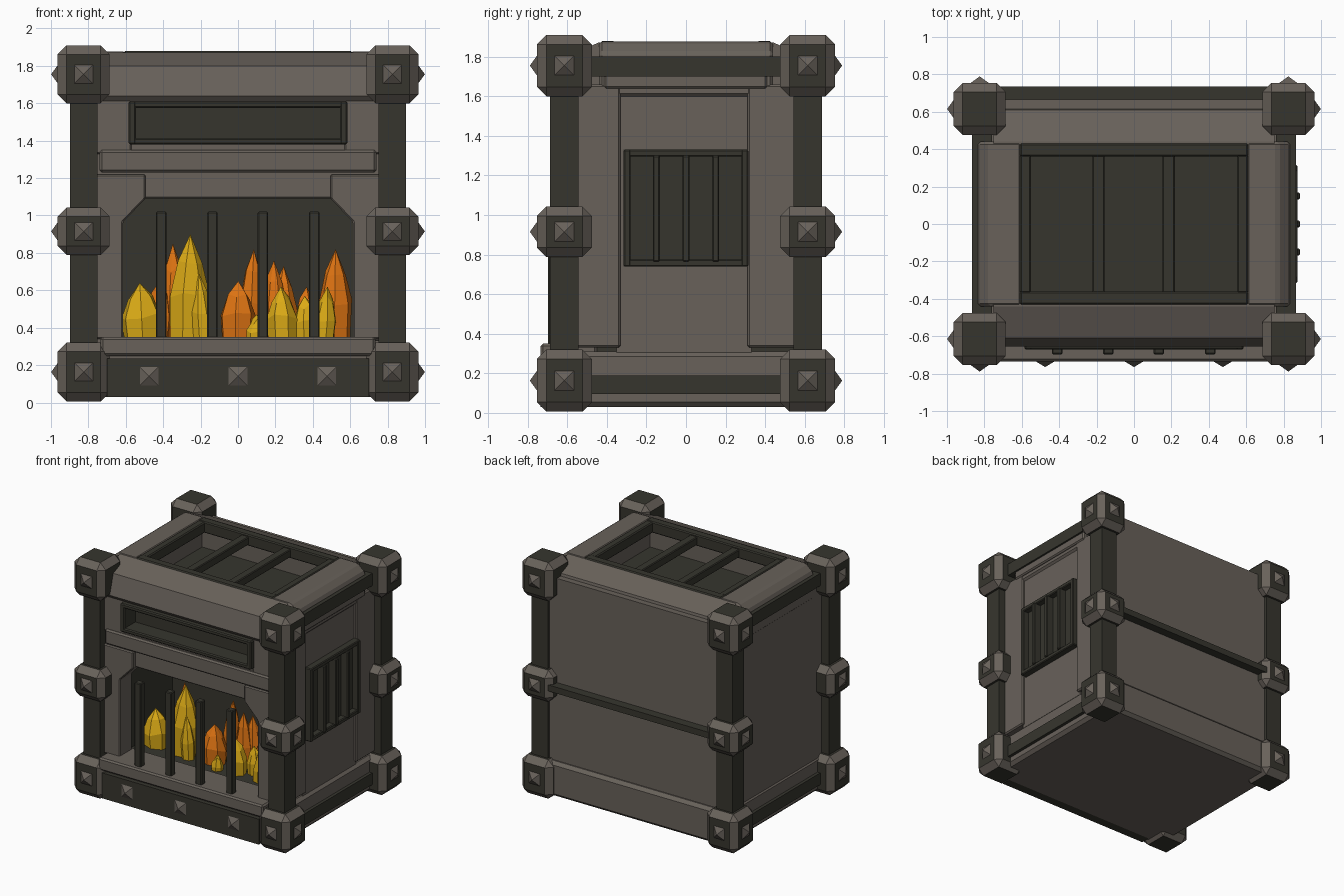
import bpy, bmesh, math, random
from mathutils import Vector, Matrix

if "Cube" in bpy.data.objects:
    bpy.data.objects.remove(bpy.data.objects["Cube"])

random.seed(4)

def material(name, rgb):
    m = bpy.data.materials.new(name)
    m.diffuse_color = (*rgb, 1)
    m.use_nodes = True
    m.node_tree.nodes["Principled BSDF"].inputs["Base Color"].default_value = m.diffuse_color
    return m

STONE = material("warm grey stone", (0.138, 0.12, 0.102))
IRON = material("dark iron", (0.037, 0.036, 0.027))
ORANGE = material("flame orange", (0.72, 0.17, 0.006))
YELLOW = material("flame yellow", (0.70, 0.40, 0.008))

def finish(bm, name, *mats):
    bmesh.ops.recalc_face_normals(bm, faces=bm.faces[:])
    me = bpy.data.meshes.new(name)
    bm.to_mesh(me)
    bm.free()
    for m in mats:
        me.materials.append(m)
    ob = bpy.data.objects.new(name, me)
    bpy.context.collection.objects.link(ob)
    return ob

def bevel(bm, width):
    if width:
        bmesh.ops.bevel(bm, geom=bm.edges[:], offset=width, segments=1, affect='EDGES')

def box(name, x, y, z, mat, bev=0.0):
    """Box from (min, max) ranges."""
    bm = bmesh.new()
    size = [r[1] - r[0] for r in (x, y, z)]
    mid = [(r[0] + r[1]) / 2 for r in (x, y, z)]
    bmesh.ops.create_cube(bm, size=1, matrix=Matrix.Translation(mid) @ Matrix.Diagonal((*size, 1)))
    bevel(bm, bev)
    return finish(bm, name, mat)

def prism(name, points, depth, mat, bev=0.0):
    """Closed polygon of 3D points, extruded by a vector."""
    bm = bmesh.new()
    f = bm.faces.new([bm.verts.new(p) for p in points])
    ext = bmesh.ops.extrude_face_region(bm, geom=[f])['geom']
    vs = [g for g in ext if isinstance(g, bmesh.types.BMVert)]
    bmesh.ops.translate(bm, verts=vs, vec=depth)
    if f.is_valid and len(bm.faces) < len(points) + 2:
        bm.faces.new(f.verts)
    bmesh.ops.recalc_face_normals(bm, faces=bm.faces[:])
    bevel(bm, bev)
    return finish(bm, name, mat)

def spike(name, pos, direction, r=0.05, h=0.036):
    """Square pyramid stud pointing along a horizontal direction."""
    bm = bmesh.new()
    d = Vector(direction)
    side = Vector((0, 0, 1)).cross(d)
    up = Vector((0, 0, 1))
    p = Vector(pos)
    base = [bm.verts.new(p + side * a * r + up * b * r) for a, b in ((-1, -1), (1, -1), (1, 1), (-1, 1))]
    tip = bm.verts.new(p + d * h)
    bm.faces.new(base)
    for i in range(4):
        bm.faces.new((base[i], base[(i + 1) % 4], tip))
    finish(bm, name, STONE)

def corner_block(name, c, half):
    """Iron block with wide stone-coloured chamfers."""
    bm = bmesh.new()
    bmesh.ops.create_cube(bm, size=2, matrix=Matrix.Translation(c) @ Matrix.Diagonal((*half, 1)))
    bevel(bm, 0.048)
    for f in bm.faces:
        f.material_index = 0 if max(abs(v) for v in f.normal) > 0.95 else 1
    finish(bm, name, IRON, STONE)

# Corner posts, blocks and studs
CX, CY = 0.825, 0.615
for sx in (-1, 1):
    for sy in (-1, 1):
        x, y = sx * CX, sy * CY
        box("corner_post", (x - .073, x + .073), (y - .073, y + .073), (.15, 1.75), IRON)
        for z, hz in ((.163, .157), (.915, .127), (1.755, .155)):
            corner_block("corner_block", (x, y, z), (.139, .139, hz))
            spike("corner_stud", (x + sx * .138, y, z), (sx, 0, 0))
            spike("corner_stud", (x, y + sy * .138, z), (0, sy, 0))

# Base
box("base", (-.84, .84), (-.70, .70), (.03, .31), STONE, .025)
box("base_front_band", (-.70, .70), (-.735, -.66), (.03, .235), IRON)
for x in (-.475, 0, .475):
    spike("base_stud", (x, -.735, .14), (0, -1, 0), .05, .03)
box("hearth_ledge", (-.735, .735), (-.735, -.45), (.25, .35), STONE, .012)
box("hearth_floor", (-.72, .72), (-.5, .6), (.28, .345), IRON)

# Back wall with its iron bar
box("back_wall", (-.80, .80), (.58, .665), (.25, 1.78), STONE)
box("back_bar", (-.75, .75), (.64, .735), (.89, .94), IRON)

# Side walls
box("left_wall", (-.83, -.72), (-.6, .6), (.25, 1.75), STONE)
for y0, y1 in ((-.6, -.33), (.31, .6)):
    box("right_wall_panel", (.70, .84), (y0, y1), (.33, 1.66), STONE, .01)
box("right_wall_centre", (.70, .82), (-.35, .33), (.25, 1.75), STONE)
for s in (-1, 1):
    a = lambda lo, hi: tuple(sorted((s * lo, s * hi)))
    box("side_base_bar", a(.78, .865), (-.55, .55), (.095, .19), IRON)
    box("side_top_bar", a(.76, .865), (-.55, .55), (1.70, 1.80), IRON)
box("right_wall_trim", (.76, .85), (-.415, .41), (1.64, 1.71), STONE, .01)

# Side grate
GY, GZ = (-.315, .315), (.74, 1.33)
box("grate_backing", (.80, .825), GY, GZ, IRON)
for i in (0, 1):
    s = 1 - 2 * i
    e = sorted((GY[i], GY[i] + s * .035))
    box("grate_frame_side", (.80, .875), e, GZ, IRON, .006)
    e = sorted((GZ[i], GZ[i] + s * .035))
    box("grate_frame_end", (.80, .873), GY, e, IRON, .006)
for y in (-.15, 0, .15):
    box("grate_bar", (.82, .888), (y - .018, y + .018), (.765, 1.30), IRON, .006)

# Firebox lining
box("firebox_back", (-.72, .72), (.08, .12), (.3, 1.3), IRON)
box("firebox_top", (-.72, .72), (-.5, .12), (1.22, 1.26), IRON)
for s in (-1, 1):
    box("firebox_side", sorted((s * .64, s * .72)), (-.5, .12), (.3, 1.25), IRON)

# Fireplace surround: chamfered jambs, lintel and mantel
for s in (-1, 1):
    pts = [(.76, .34), (.615, .34), (.615, .965), (.495, 1.09), (.495, 1.22), (.76, 1.22)]
    prism("surround_jamb", [(s * x, -.63, z) for x, z in pts], (0, .16, 0), STONE, .008)
    box("vent_side_wall", sorted((s * .57, s * .76)), (-.63, -.45), (1.33, 1.63), STONE, .008)
box("lintel", (-.52, .52), (-.60, -.45), (1.09, 1.25), STONE, .008)
box("mantel_backing", (-.76, .76), (-.60, -.45), (1.20, 1.37), STONE)
box("mantel", (-.74, .74), (-.645, -.45), (1.23, 1.35), STONE, .012)

# Front vent with iron frame
VX, VZ = (-.585, .585), (1.38, 1.61)
box("vent_backing", (-.6, .6), (-.53, -.48), (1.33, 1.66), IRON)
for i in (0, 1):
    s = 1 - 2 * i
    box("vent_frame_side", sorted((VX[i], VX[i] + s * .04)), (-.672, -.5), VZ, IRON, .008)
    box("vent_frame_rail", VX, (-.67, -.5), sorted((VZ[i], VZ[i] + s * .035)), IRON, .008)
box("vent_sill", (-.6, .6), (-.62, -.45), (1.34, 1.385), STONE)

# Front grill bars
for x in (-.41, -.137, .133, .408):
    box("grill_bar", (x - .028, x + .028), (-.697, -.642), (.33, 1.02), IRON, .006)

# Top frame: sloped beams front and back, chamfered beams at the sides
for s in (-1, 1):
    pts = [(.40, 1.60), (.40, 1.872), (.44, 1.872), (.61, 1.80), (.655, 1.64), (.62, 1.60)]
    prism("top_beam", [(-.75, s * y, z) for y, z in pts], (1.5, 0, 0), STONE)
    pts = [(.60, 1.60), (.60, 1.877), (.77, 1.877), (.835, 1.82), (.835, 1.60)]
    prism("top_side_beam", [(s * x, -.44, z) for x, z in pts], (0, .88, 0), STONE, .015)

# Roof grate over a shallow pit
box("pit_floor", (-.74, .74), (-.55, .6), (1.60, 1.65), IRON)
for s in (-1, 1):
    box("roof_grate_rail", (-.61, .61), sorted((s * .36, s * .43)), (1.79, 1.88), IRON, .008)
    box("roof_grate_end", sorted((s * .55, s * .61)), (-.37, .37), (1.79, 1.877), IRON, .008)
for x in (-.19, .185):
    box("roof_grate_bar", (x - .033, x + .033), (-.37, .37), (1.80, 1.865), IRON, .006)

# Flames: faceted spindles with leaning tips
def flame(x, y, r, top, mat):
    bm = bmesh.new()
    n, z0 = 7, .33
    turn, lean = random.uniform(0, 1), random.uniform(-.02, .02)
    rings = []
    for k, t in ((.9, 0), (1.0, .42), (.62, .74)):
        rings.append([bm.verts.new((x + lean * t + k * r * math.cos(turn + 2 * math.pi * i / n),
                                    y + k * r * .85 * math.sin(turn + 2 * math.pi * i / n),
                                    z0 + t * (top - z0) + random.uniform(-.02, .02) * (t > 0)))
                      for i in range(n)])
    tip = bm.verts.new((x + lean, y, top))
    bm.faces.new(rings[0])
    for i in range(n):
        j = (i + 1) % n
        for lo, hi in zip(rings, rings[1:]):
            bm.faces.new((lo[i], lo[j], hi[j], hi[i]))
        bm.faces.new((rings[-1][i], rings[-1][j], tip))
    finish(bm, "flame", mat)

for f in ((-.51, -.30, .11, .64, YELLOW), (-.27, -.30, .11, .90, YELLOW), (-.19, -.36, .055, .69, YELLOW),
          (.24, -.36, .085, .62, YELLOW), (.46, -.38, .06, .62, YELLOW), (.09, -.40, .05, .47, YELLOW),
          (.36, -.30, .06, .57, YELLOW), (-.43, -.20, .08, .66, ORANGE), (-.35, -.18, .07, .85, ORANGE),
          (0, -.30, .10, .65, ORANGE), (.07, -.18, .07, .82, ORANGE), (.20, -.20, .07, .76, ORANGE),
          (.26, -.16, .07, .73, ORANGE), (.36, -.20, .06, .62, ORANGE), (.52, -.26, .09, .82, ORANGE)):
    flame(*f)
